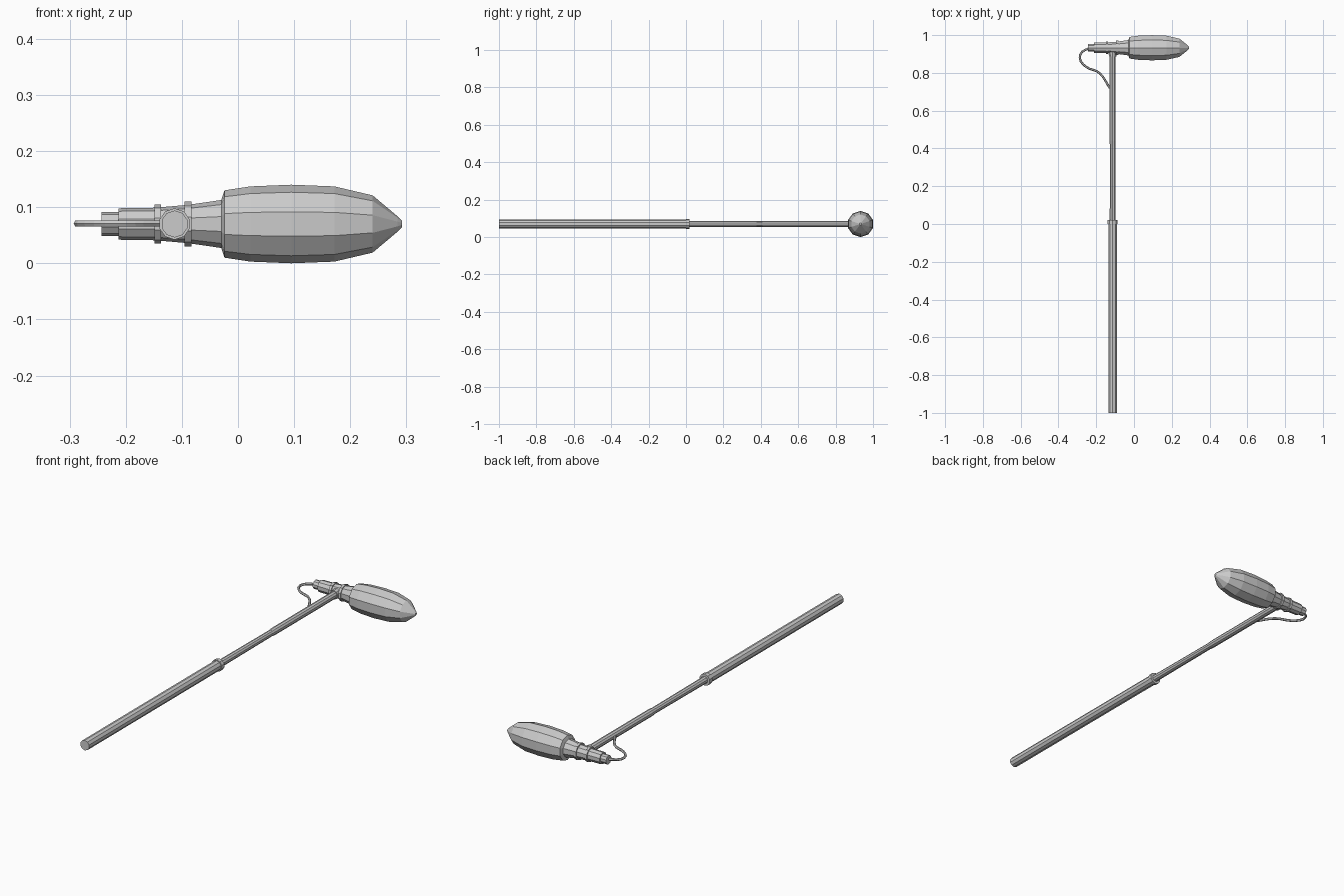
import bpy, bmesh, math
from mathutils import Vector

if "Cube" in bpy.data.objects:
    bpy.data.objects.remove(bpy.data.objects["Cube"])

SIDES = 10
Z = 0.07          # height of every axis
HEAD_Y = 0.933    # axis of the head
POLE_X = -0.113   # axis of the pole


def lathe(name, profile, axis):
    """Spin (position, radius) pairs round the x or y axis, closed by end caps."""
    bm = bmesh.new()
    rings = []
    for p, r in profile:
        ring = []
        for i in range(SIDES):
            a = math.pi / 2 + i * 2 * math.pi / SIDES
            c, s = r * math.cos(a), Z + r * math.sin(a)
            co = (p, HEAD_Y + c, s) if axis == 'x' else (POLE_X + c, p, s)
            ring.append(bm.verts.new(co))
        rings.append(ring)
    for a, b in zip(rings, rings[1:]):
        for i in range(SIDES):
            j = (i + 1) % SIDES
            bm.faces.new((a[i], a[j], b[j], b[i]))
    bm.faces.new(rings[0])
    bm.faces.new(rings[-1])
    bmesh.ops.recalc_face_normals(bm, faces=bm.faces)
    mesh = bpy.data.meshes.new(name)
    bm.to_mesh(mesh)
    bm.free()
    obj = bpy.data.objects.new(name, mesh)
    bpy.context.collection.objects.link(obj)
    return obj


# Head: faceted bulb with a blunt tip
lathe("head_bulb", [(-0.030, 0.042), (-0.024, 0.060), (0.022, 0.067), (0.095, 0.070),
                    (0.172, 0.067), (0.240, 0.051), (0.284, 0.014), (0.292, 0.006)], 'x')

# Stepped neck and tail behind the bulb
lathe("head_neck", [(-0.213, 0.028), (-0.149, 0.029), (-0.090, 0.034), (-0.028, 0.043)], 'x')
lathe("tail_cap", [(-0.243, 0.021), (-0.205, 0.021)], 'x')
for name, x, r in (("rear_ring", -0.143, 0.035), ("front_ring", -0.089, 0.040)):
    lathe(name, [(x - 0.006, r), (x + 0.006, r)], 'x')

# Pole: thick grip, collar, thin shaft and a sleeve that meets the head
lathe("grip", [(-1.0, 0.024), (0.008, 0.024)], 'y')
lathe("grip_collar", [(0.0, 0.028), (0.020, 0.028)], 'y')
lathe("shaft", [(0.01, 0.0165), (0.46, 0.0145)], 'y')
lathe("upper_sleeve", [(0.41, 0.0155), (0.44, 0.0170), (0.92, 0.0170)], 'y')
lathe("socket", [(0.888, 0.021), (0.93, 0.024)], 'y')

# Cord looping from the tail back to the pole
path = [(-0.122, 0.712), (-0.142, 0.742), (-0.165, 0.780), (-0.197, 0.809), (-0.235, 0.822),
        (-0.270, 0.846), (-0.287, 0.880), (-0.274, 0.912), (-0.236, 0.930)]
curve = bpy.data.curves.new("cord", 'CURVE')
curve.dimensions = '3D'
curve.bevel_depth = 0.006
curve.bevel_resolution = 1
curve.resolution_u = 2
curve.use_fill_caps = True
spline = curve.splines.new('BEZIER')
spline.bezier_points.add(len(path) - 1)
for pt, (x, y) in zip(spline.bezier_points, path):
    pt.co = Vector((x, y, Z + 0.001))
    pt.handle_left_type = pt.handle_right_type = 'AUTO'
spline.use_smooth = False
cord = bpy.data.objects.new("cord", curve)
bpy.context.collection.objects.link(cord)
